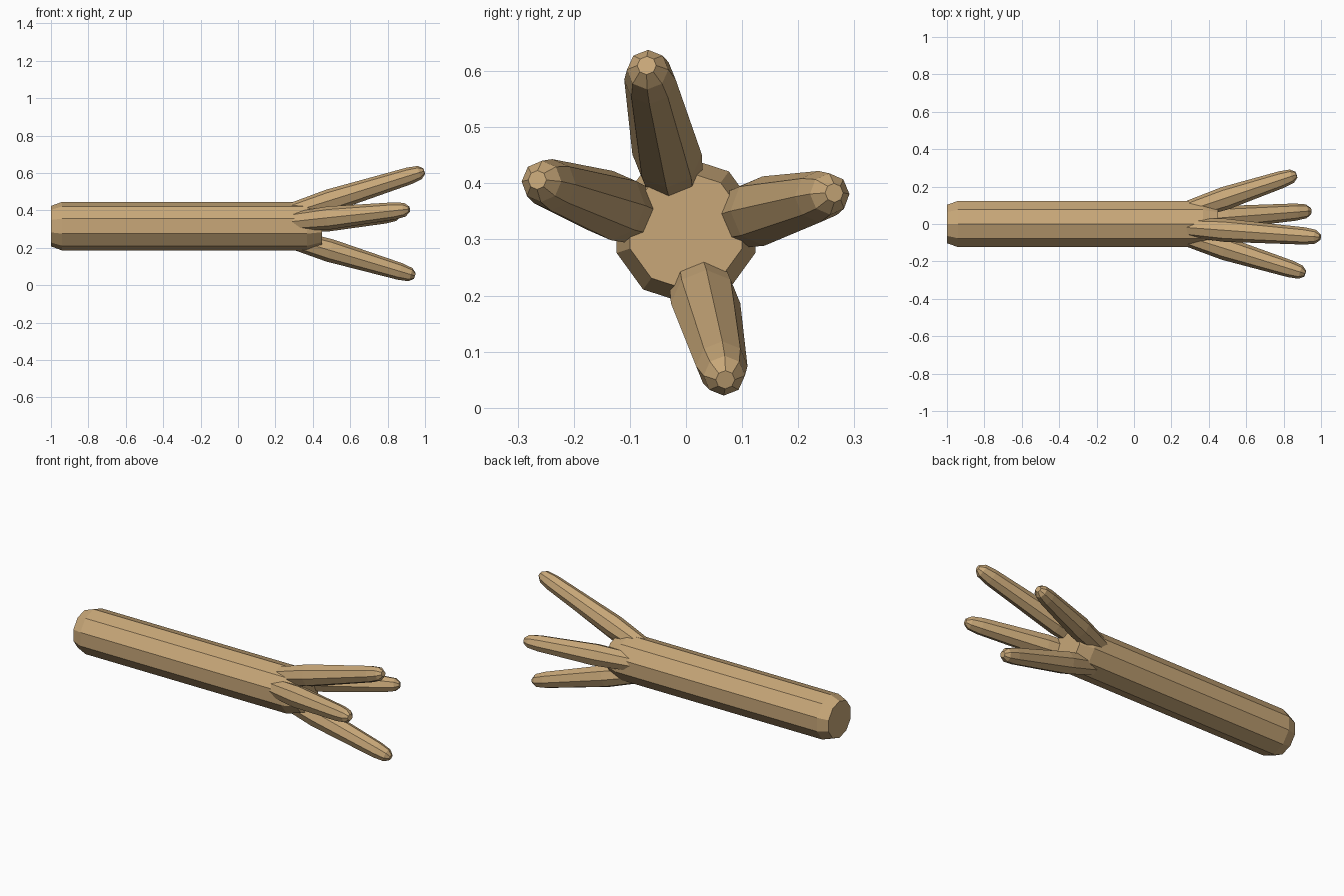
import bpy, bmesh, math
from mathutils import Vector

if "Cube" in bpy.data.objects:
    bpy.data.objects.remove(bpy.data.objects["Cube"])

wood = bpy.data.materials.new("tan_wood")
wood.diffuse_color = (0.58, 0.39, 0.19, 1)
wood.use_nodes = True
wood.node_tree.nodes["Principled BSDF"].inputs["Base Color"].default_value = wood.diffuse_color


def limb(name, start, end, rings, sides, turn=0.0):
    """Faceted rod from start to end; rings are (distance along, radius)."""
    start, end = Vector(start), Vector(end)
    axis = (end - start).normalized()
    side = Vector((0, 0, 1)).cross(axis).normalized()
    up = axis.cross(side)
    bm = bmesh.new()
    loops = []
    for dist, radius in rings:
        centre = start + axis * dist
        loop = []
        for i in range(sides):
            a = turn + math.tau * i / sides
            loop.append(bm.verts.new(centre + radius * (side * math.cos(a) + up * math.sin(a))))
        loops.append(loop)
    for lo, hi in zip(loops, loops[1:]):
        for i in range(sides):
            j = (i + 1) % sides
            bm.faces.new((lo[i], lo[j], hi[j], hi[i]))
    bm.faces.new(loops[0][::-1])
    bm.faces.new(loops[-1])
    bmesh.ops.recalc_face_normals(bm, faces=bm.faces)
    mesh = bpy.data.meshes.new(name)
    bm.to_mesh(mesh)
    bm.free()
    mesh.materials.append(wood)
    obj = bpy.data.objects.new(name, mesh)
    bpy.context.collection.objects.link(obj)
    return obj


# Main shaft: ten-sided with chamfered ends
limb("shaft", (-1, 0, 0.316), (0.45, 0, 0.316),
     [(0, 0.108), (0.06, 0.13), (1.37, 0.13), (1.45, 0.105)], 10, math.radians(18))

# Four splayed prongs: swelling near the base, blunt rounded tip
prongs = {
    "upper_prong": ((0.27, -0.018, 0.383), (0.995, -0.07, 0.61)),
    "lower_prong": ((0.27, 0.018, 0.252), (0.945, 0.07, 0.05)),
    "front_prong": ((0.27, -0.064, 0.337), (0.915, -0.265, 0.406)),
    "back_prong": ((0.27, 0.066, 0.332), (0.868, 0.264, 0.383)),
}
for name, (start, end) in prongs.items():
    length = (Vector(end) - Vector(start)).length
    limb(name, start, end,
         [(0, 0.05), (0.23, 0.062), (length - 0.085, 0.046),
          (length - 0.025, 0.037), (length, 0.017)], 8)
